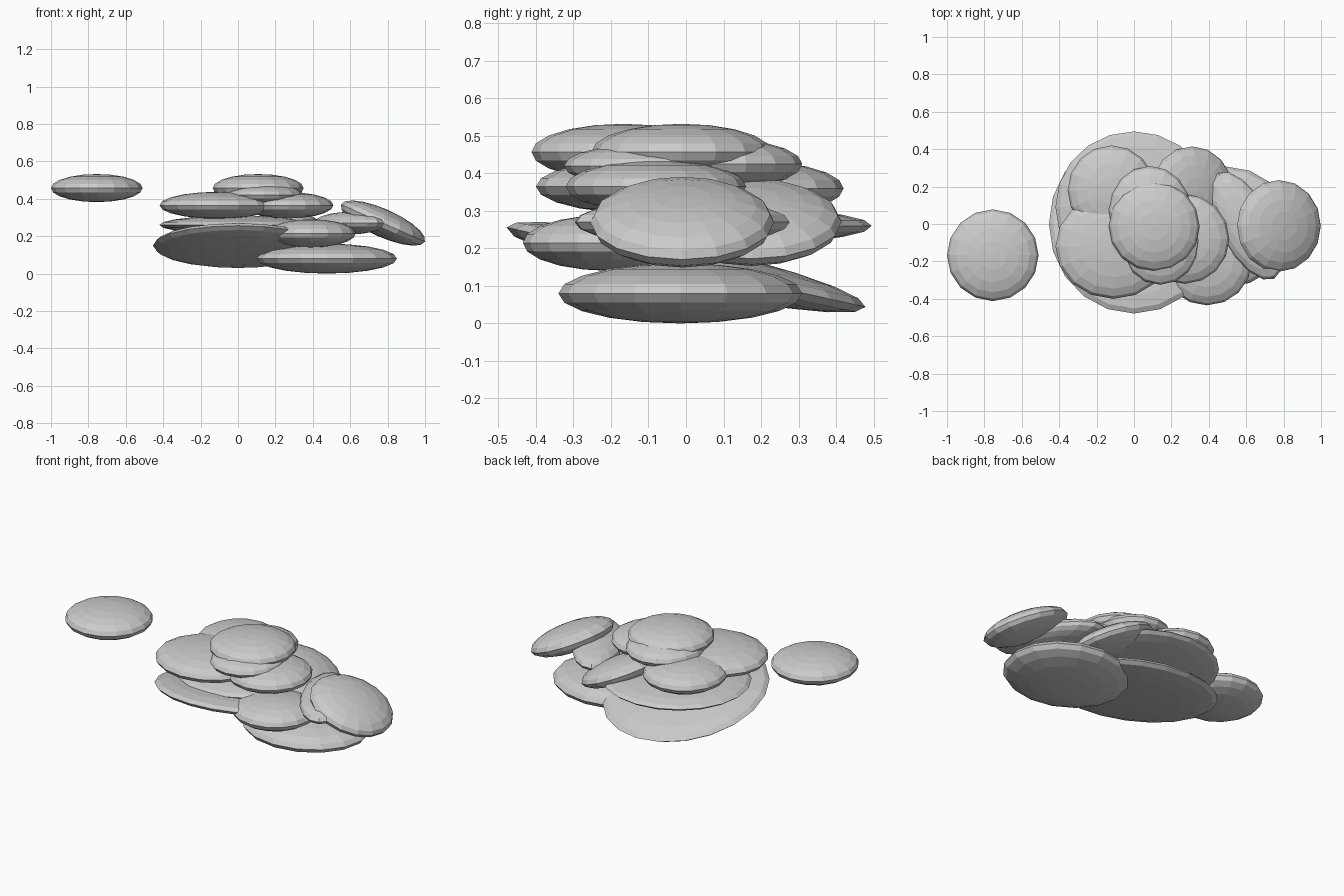
import bpy
from math import radians

# A pile of flattened low-poly pebbles: each is a scaled, tilted faceted ellipsoid
def pebble(name, loc, size, rot=(0, 0, 0), seg=16, rings=10):
    bpy.ops.mesh.primitive_uv_sphere_add(
        segments=seg, ring_count=rings, radius=1, location=loc,
        rotation=[radians(a) for a in rot])
    ob = bpy.context.object
    ob.name = name
    ob.scale = size
    return ob

R, H = 0.245, 0.075   # common pebble radius and half thickness

# bottom layer
pebble("base_slab", (0.0, 0.0, 0.15), (0.455, 0.49, 0.06), (-12.5, 0, 0), 20)
pebble("ground_pebble_right", (0.475, -0.015, 0.08), (0.375, 0.325, 0.08))
pebble("second_slab", (0.0, 0.09, 0.26), (0.42, 0.405, 0.05), (0, 0, 0), 20)

# middle layer
pebble("front_pebble", (0.39, -0.2, 0.215), (0.24, 0.235, 0.075))
pebble("back_tilted_pebble", (0.31, 0.175, 0.27), (0.24, 0.24, 0.07), (0, 24, 0))
pebble("leaning_pebble", (0.6, -0.01, 0.27), (0.32, 0.14, 0.06), (0, 0, -62))
pebble("right_tilted_pebble", (0.775, -0.01, 0.27), (R, R, H), (0, 24, 0))

# upper layer
pebble("upper_left_pebble", (-0.11, -0.12, 0.365), (0.31, 0.28, 0.072))
pebble("upper_back_pebble", (-0.12, 0.18, 0.36), (0.235, 0.24, 0.072))
pebble("upper_right_pebble", (0.27, -0.08, 0.365), (0.24, 0.24, 0.07))

# top cluster
pebble("top_pebble_front", (0.14, -0.09, 0.42), (0.21, 0.235, 0.06))
pebble("top_pebble_back", (0.085, 0.07, 0.425), (0.22, 0.24, 0.07))
pebble("top_pebble", (0.108, -0.012, 0.457), (0.243, 0.24, H))

# separate pebble to the left
pebble("detached_pebble", (-0.755, -0.167, 0.457), (R, R, H))
